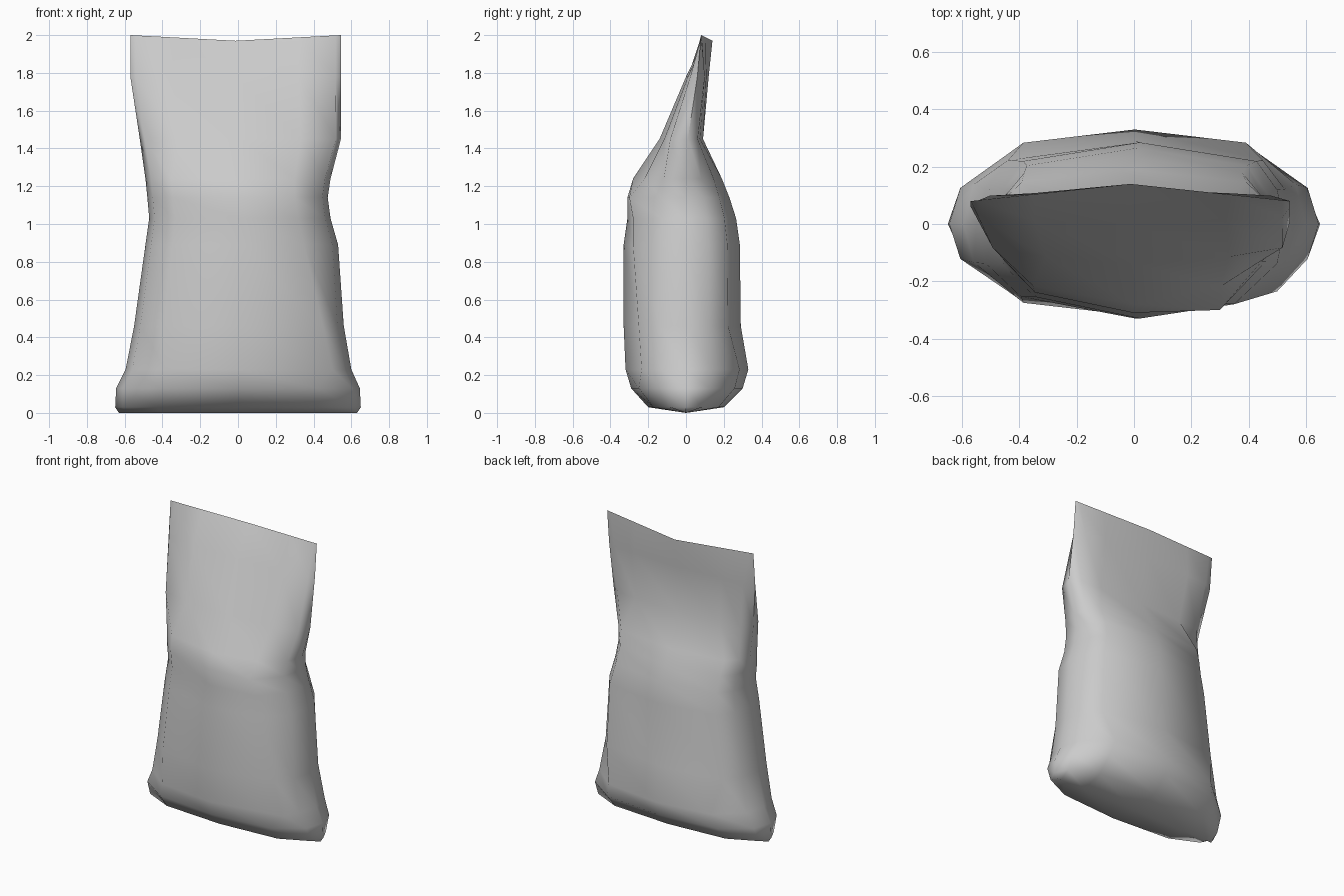
import bpy
import bmesh
import math

cube = bpy.data.objects.get("Cube")
if cube:
    bpy.data.objects.remove(cube, do_unlink=True)


def make_material(name, color):
    mat = bpy.data.materials.new(name)
    mat.use_nodes = True
    mat.diffuse_color = color
    mat.node_tree.nodes["Principled BSDF"].inputs["Base Color"].default_value = color
    return mat


def lerp(a, b, t):
    return a + (b - a) * t


# Corner and shoulder positions, as fractions of half width and of bulge,
# for the front sheet and the back sheet of each zone
ZONES = {
    "foot": (((.94, .42), (.65, .86)), ((.94, .42), (.65, .86))),
    "body": (((.94, .42), (.72, .77)), ((.94, .42), (.8, .77))),
    "neck": (((.95, .62), (.6, .83)), ((.88, .65), (.6, .8))),
    "edge": (((.95, .05), (.6, .4)), ((.95, .05), (.6, .4))),
}

# Cross sections from the bottom seam to the pinched top edge:
# zone, height, right edge x, left edge x, front y, back y, side y
SECTIONS = [
    ("foot", 0, -.63, .63, 0, 0, 0),
    ("foot", .03, -.65, .65, -.2, .2, 0),
    ("foot", .13, -.645, .645, -.29, .3, 0),
    ("foot", .23, -.595, .6, -.32, .33, 0),
    ("body", .46, -.55, .56, -.33, .29, 0),
    ("body", .89, -.49, .53, -.33, .285, 0),
    ("body", 1.03, -.47, .49, -.31, .265, 0),
    ("body", 1.14, -.48, .475, -.31, .23, 0),
    ("body", 1.24, -.49, .49, -.28, .19, 0),
    ("neck", 1.45, -.52, .545, -.14, .09, .01),
    ("neck", 1.78, -.57, .545, 0, .12, .06),
    ("edge", 2, -.57, .545, .14, .14, .08),
]


def half_outline(corner, shoulder):
    """Side, corner, shoulder and middle, mirrored to the other side."""
    quarter = [(1, 0), corner, shoulder, (0, 1)]
    return quarter + [(-x, y) for x, y in reversed(quarter[:-1])]


def section_points(zone, z, x_right, x_left, y_front, y_back, y_side):
    """One closed loop: the front sheet, then the back sheet."""
    front, back = (half_outline(*sheet) for sheet in ZONES[zone])
    loop = [(x, y, y_front) for x, y in front]
    loop += [(x, y, y_back) for x, y in reversed(back[1:-1])]
    middle = (x_left + x_right) / 2
    reach = (x_left - x_right) / 2
    points = []
    for x, y, bulge in loop:
        dip = .03 * y if zone == "edge" else 0
        points.append((middle + reach * x, lerp(y_side, bulge, y), z - dip))
    return points


# Sack body lofted through the cross sections
bm = bmesh.new()
rings = [[bm.verts.new(p) for p in section_points(*s)] for s in SECTIONS]
for low, high in zip(rings, rings[1:]):
    count = len(low)
    for i in range(count):
        j = (i + 1) % count
        bm.faces.new((low[i], low[j], high[j], high[i]))

# Crease running down the front toward the left foot, with a lump at the waist
CREASE = {3: (.5, -.235), 4: (.45, -.25), 5: (.35, -.28),
          6: (.32, -.28), 7: (.3, -.3), 8: (.3, -.22)}
for row, (x, y) in CREASE.items():
    rings[row][2].co.x = x
    rings[row][2].co.y = y

# Weld the bottom seam and the top edge shut
bmesh.ops.remove_doubles(bm, verts=bm.verts[:], dist=.0005)
loose_ends = [f for f in bm.faces if f.calc_area() < 1e-7]
bmesh.ops.delete(bm, geom=loose_ends, context="FACES")
bmesh.ops.recalc_face_normals(bm, faces=bm.faces[:])
mesh = bpy.data.meshes.new("sack")
bm.to_mesh(mesh)
bm.free()

sack = bpy.data.objects.new("sack", mesh)
bpy.context.collection.objects.link(sack)
mesh.materials.append(make_material("plain grey", (.6, .6, .6, 1)))

bpy.ops.object.select_all(action="DESELECT")
sack.select_set(True)
bpy.context.view_layer.objects.active = sack
bpy.ops.object.shade_smooth_by_angle(angle=math.radians(60))
